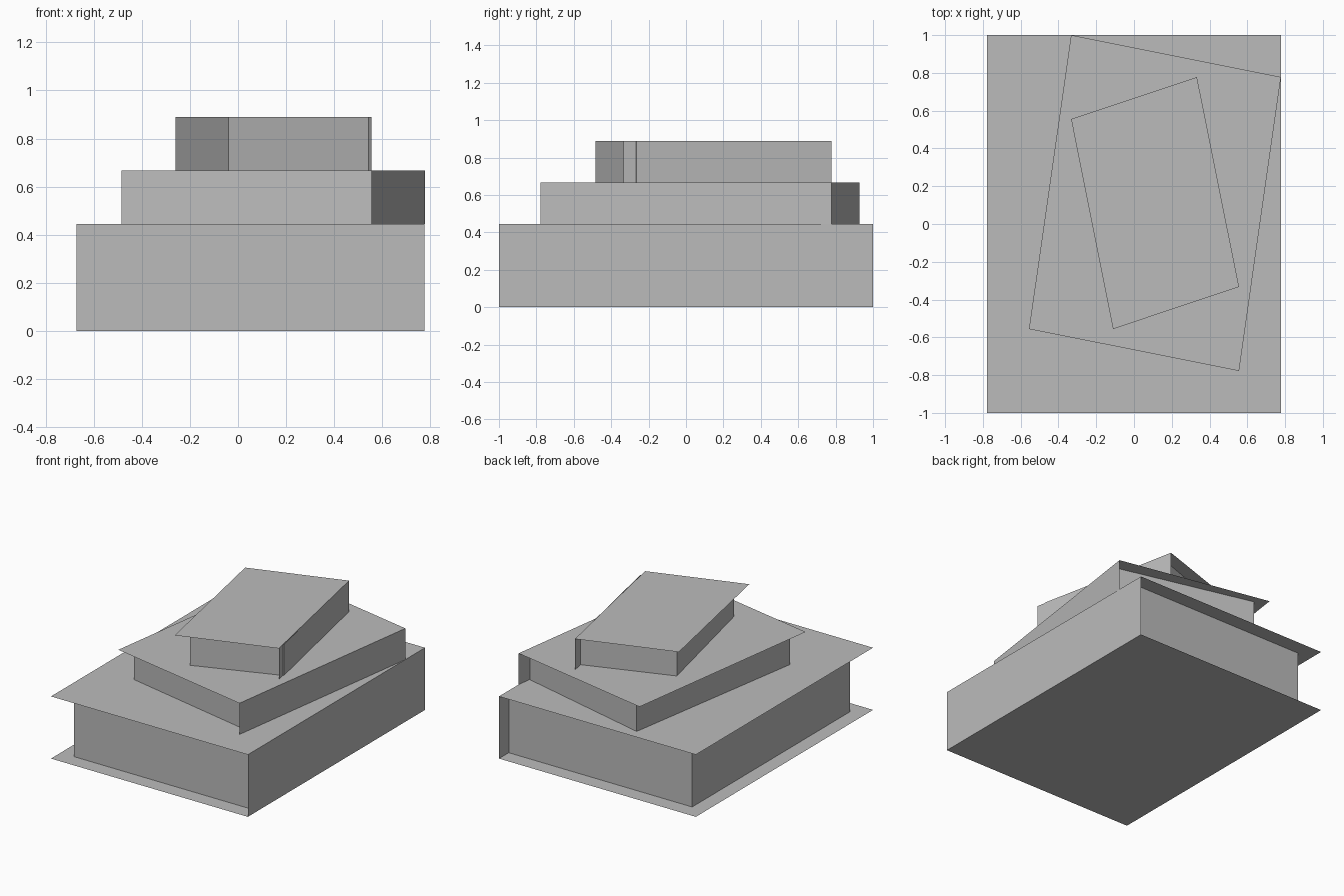
import bpy
import bmesh

cube = bpy.data.objects.get("Cube")
if cube:
    bpy.data.objects.remove(cube, do_unlink=True)

grey = bpy.data.materials.new("plain_grey")
grey.use_nodes = True
colour = (0.5, 0.5, 0.5, 1)
grey.diffuse_color = colour
grey.node_tree.nodes["Principled BSDF"].inputs["Base Color"].default_value = colour


def finish(name, bm):
    mesh = bpy.data.meshes.new(name)
    bm.to_mesh(mesh)
    bm.free()
    mesh.materials.append(grey)
    bpy.context.collection.objects.link(bpy.data.objects.new(name, mesh))


def sheet(name, points):
    """One thin flat panel."""
    bm = bmesh.new()
    bm.faces.new([bm.verts.new(p) for p in points])
    finish(name, bm)


def block(name, outline, low, high):
    """Upright walls around an outline; the covers close the ends."""
    bm = bmesh.new()
    rings = [[bm.verts.new((x, y, z)) for x, y in outline] for z in (low, high)]
    count = len(outline)
    for i in range(count):
        j = (i + 1) % count
        bm.faces.new((rings[0][i], rings[0][j], rings[1][j], rings[1][i]))
    finish(name, bm)


def book(name, cover, pages, low, high):
    """Corners run front right, back right, back left, front left."""
    sheet(name + "_top_cover", [(x, y, high) for x, y in cover])
    sheet(name + "_bottom_cover", [(x, y, low) for x, y in reversed(cover)])
    (ax, ay), (bx, by) = cover[:2]
    sheet(name + "_spine", [(ax, ay, low), (bx, by, low), (bx, by, high), (ax, ay, high)])
    block(name + "_pages", pages, low, high)


# Large book at the bottom
book("large_book",
     [(0.778, -1), (0.778, 1), (-0.778, 1), (-0.778, -1)],
     [(0.775, -0.89), (0.775, 0.89), (-0.672, 0.89), (-0.672, -0.89)],
     0, 0.444)

# Medium book, turned on the large one
book("medium_book",
     [(0.556, -0.778), (0.778, 0.778), (-0.333, 1), (-0.556, -0.556)],
     [(0.565, -0.70), (0.762, 0.675), (-0.26, 0.928), (-0.485, -0.48)],
     0.444, 0.667)

# Small book, turned the other way on top
book("small_book",
     [(0.556, -0.333), (0.333, 0.778), (-0.333, 0.556), (-0.111, -0.556)],
     [(0.548, -0.265), (0.35, 0.69), (-0.26, 0.475), (-0.04, -0.485)],
     0.667, 0.889)
